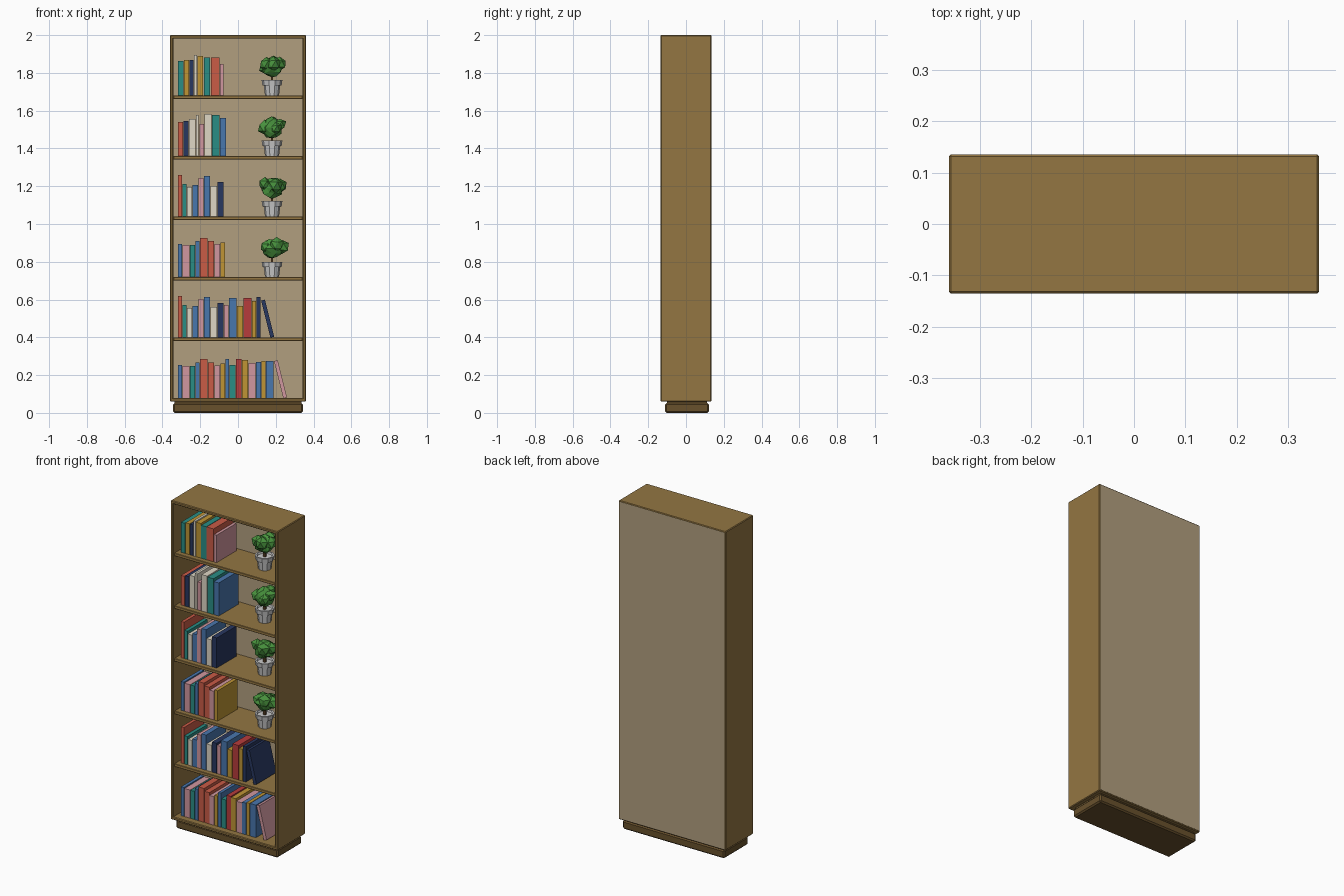
import bpy, bmesh, math, random
from mathutils import Matrix, Vector

if "Cube" in bpy.data.objects:
    bpy.data.objects.remove(bpy.data.objects["Cube"])


def material(name, rgb):
    m = bpy.data.materials.new(name)
    m.diffuse_color = [(c / 255) ** 2.2 for c in rgb] + [1]
    m.use_nodes = True
    m.node_tree.nodes["Principled BSDF"].inputs["Base Color"].default_value = m.diffuse_color
    return m


MATS = {n: material(n, c) for n, c in {
    "wood": (146, 117, 68), "dark_wood": (104, 82, 48), "panel": (176, 157, 126),
    "leaf": (74, 146, 64), "bark": (95, 70, 45),
    "teal": (46, 140, 132), "gold": (190, 148, 56), "navy": (44, 58, 96),
    "cream": (222, 214, 196), "red": (200, 92, 72), "pink": (208, 150, 158),
    "blue": (74, 118, 172), "crimson": (182, 62, 62)}.items()}


def finish(name, bm, mat=None):
    bmesh.ops.recalc_face_normals(bm, faces=bm.faces)
    me = bpy.data.meshes.new(name)
    bm.to_mesh(me)
    bm.free()
    ob = bpy.data.objects.new(name, me)
    bpy.context.collection.objects.link(ob)
    if mat:
        me.materials.append(MATS[mat])
    return ob


def box(name, mat, x, y, z, bevel=0.0, tilt=0.0):
    """Box from (min, max) ranges, optionally tilted about y."""
    bm = bmesh.new()
    bmesh.ops.create_cube(bm, size=1)
    bmesh.ops.scale(bm, verts=bm.verts, vec=[r[1] - r[0] for r in (x, y, z)])
    ob = finish(name, bm, mat)
    ob.location = [(r[0] + r[1]) / 2 for r in (x, y, z)]
    ob.rotation_euler.y = tilt
    if bevel:
        mod = ob.modifiers.new("bevel", "BEVEL")
        mod.width, mod.segments = bevel, 1
    return ob


# Carcass: plinth, sides, top, bottom, back
W, D, T = 0.36, 0.135, 0.018
Z0, Z1, PITCH = 0.06, 2.0, 0.3205
box("plinth", "dark_wood", (-0.343, 0.343), (-0.11, 0.122), (0.0, 0.052), 0.008)
box("plinth_neck", "dark_wood", (-0.335, 0.335), (-0.1, 0.112), (0.045, 0.065))
box("left_side", "wood", (-W, -W + T), (-D, D), (Z0, Z1), 0.004)
box("right_side", "wood", (W - T, W), (-D, D), (Z0, Z1), 0.004)
box("top_board", "wood", (-W, W), (-D, D), (Z1 - T, Z1), 0.004)
box("bottom_board", "wood", (-W, W), (-D, D), (Z0, Z0 + T), 0.004)
box("back_panel", "panel", (-W + 0.006, W - 0.006), (0.122, D + 0.0005), (Z0 + 0.006, Z1 - 0.006))

# Shelves
floors = [Z0 + T + PITCH * i for i in range(6)]
for i, z in enumerate(floors[1:]):
    box(f"shelf_{i + 1}", "wood", (-W + T, W - T), (-0.125, 0.124), (z - T, z), 0.002)

# Books: colour, pitch and height in thousandths
group_a = [("red", 23, 220), ("teal", 24, 172), ("cream", 30, 156), ("blue", 32, 167),
           ("pink", 29, 204), ("blue", 34, 214), ("cream", 36, 162), ("navy", 35, 183)]
group_b = [("blue", 23, 176), ("pink", 41, 171), ("teal", 29, 171), ("blue", 23, 190),
           ("red", 42, 206), ("red", 35, 190), ("pink", 32, 174), ("gold", 25, 184)]
group_c = [("red", 28, 180), ("navy", 30, 185), ("cream", 36, 196), ("cream", 18, 217),
           ("pink", 27, 170), ("cream", 40, 222), ("teal", 42, 217), ("blue", 36, 201)]
group_d = [("teal", 31, 183), ("gold", 30, 188), ("navy", 24, 188), ("cream", 17, 215),
           ("gold", 34, 210), ("teal", 37, 200), ("red", 49, 200), ("pink", 20, 167)]
more_a = [("pink", 27, 172), ("blue", 42, 209), ("gold", 34, 167), ("crimson", 45, 209),
          ("gold", 25, 193), ("navy", 23, 214)]
more_b = [("blue", 22, 208), ("teal", 34, 175), ("crimson", 32, 206), ("gold", 34, 201),
          ("pink", 40, 187), ("blue", 29, 192), ("gold", 24, 198), ("blue", 42, 198)]
rows = [group_b + more_b, group_a + more_a, group_b, group_a, group_c, group_d]
for r, (z, row) in enumerate(zip(floors, rows)):
    x = -0.317
    for i, (colour, pitch, height) in enumerate(row):
        box(f"book_{r + 1}_{i + 1}", colour, (x, x + pitch / 1000 - 0.003),
            (-0.095, 0.095), (z, z + height / 1000))
        x += pitch / 1000


# Leaning books at the ends of the two full rows
def leaning_book(name, colour, x, z, length, thick, angle):
    half = (length * math.cos(angle) + thick * math.sin(angle)) / 2
    c = z + half
    box(name, colour, (x - thick / 2, x + thick / 2), (-0.095, 0.095),
        (c - length / 2, c + length / 2), tilt=-angle)


leaning_book("leaning_book_low", "pink", 0.225, floors[0], 0.202, 0.02, math.radians(14))
leaning_book("leaning_book_high", "navy", 0.157, floors[1], 0.202, 0.021, math.radians(14))


# Potted plants
def pot(name, at):
    bm = bmesh.new()
    prof = [(0, 0), (0.037, 0), (0.044, 0.054), (0.051, 0.054), (0.055, 0.081),
            (0.045, 0.081), (0.042, 0.07), (0, 0.07)]
    vs = [bm.verts.new((r, 0, z)) for r, z in prof]
    es = [bm.edges.new(p) for p in zip(vs, vs[1:])]
    bmesh.ops.spin(bm, geom=vs + es, axis=(0, 0, 1), cent=(0, 0, 0),
                   angle=math.tau, steps=10)
    bmesh.ops.remove_doubles(bm, verts=bm.verts, dist=1e-5)
    finish(name, bm).location = at


def foliage(name, at, seed):
    rng = random.Random(seed)
    bm = bmesh.new()
    spots = [Vector((0, 0, 0.15))]
    for i in range(5):
        a = math.tau * i / 5 + rng.uniform(-0.3, 0.3)
        spots.append(Vector((0.042 * math.cos(a), 0.036 * math.sin(a),
                             0.16 + rng.uniform(-0.02, 0.018))))
    for i, p in enumerate(spots):
        r = 0.056 if i == 0 else rng.uniform(0.034, 0.042)
        new = bmesh.ops.create_icosphere(bm, subdivisions=1 + (i == 0), radius=r,
                                         matrix=Matrix.Translation(p))["verts"]
        for v in new:
            v.co = p + (v.co - p) * rng.uniform(0.85, 1.12)
    finish(name, bm, "leaf").location = at


for i, z in enumerate(floors[2:]):
    at = (0.18, 0.0, z)
    pot(f"pot_{i + 1}", at)
    box(f"stem_{i + 1}", "bark", (0.174, 0.186), (-0.006, 0.006), (z + 0.06, z + 0.13))
    foliage(f"foliage_{i + 1}", (0.188 if i == 0 else 0.18, 0.0, z), 11 + i)
